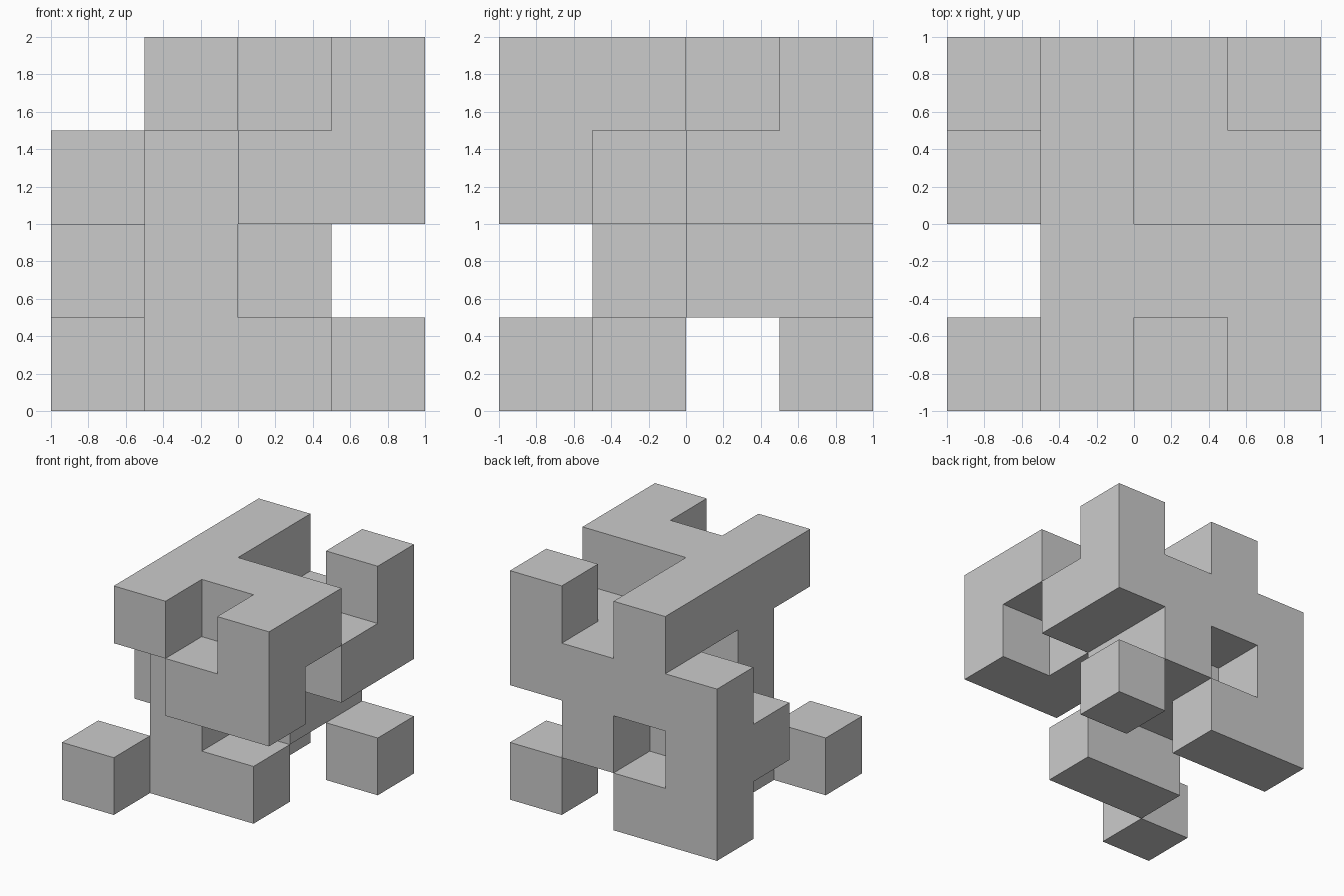
import bpy
import bmesh
from mathutils import Vector

if "Cube" in bpy.data.objects:
    bpy.data.objects.remove(bpy.data.objects["Cube"])

CELL = 0.5
# Floor plans from bottom to top; each plan lists rows from back to front, x to the right
LAYERS = [
    ["XX.X", "....", ".XX.", "X..."],
    ["X.X.", "XXX.", ".X..", "...."],
    ["XXXX", "..XX", ".XX.", "..XX"],
    [".X.X", ".X..", ".XXX", ".X.X"],
]

filled = {(x, 3 - r, z)
          for z, plan in enumerate(LAYERS)
          for r, row in enumerate(plan)
          for x, mark in enumerate(row) if mark == "X"}


def add_face(bm, cell, axis, side):
    """One outward-facing square of a cell."""
    u, v = (axis + 1) % 3, (axis + 2) % 3
    corners = []
    for du, dv in ((0, 0), (1, 0), (1, 1), (0, 1)):
        p = list(cell)
        p[axis] += side
        p[u] += du
        p[v] += dv
        corners.append(bm.verts.new(Vector(p) * CELL - Vector((1, 1, 0))))
    bm.faces.new(corners if side else corners[::-1])


# Block structure: only the exposed sides of the cells
bm = bmesh.new()
for cell in sorted(filled):
    for axis in range(3):
        for side in (0, 1):
            neighbour = list(cell)
            neighbour[axis] += 1 if side else -1
            if tuple(neighbour) not in filled:
                add_face(bm, cell, axis, side)
bmesh.ops.remove_doubles(bm, verts=bm.verts, dist=0.001)

mesh = bpy.data.meshes.new("block_structure")
bm.to_mesh(mesh)
bm.free()
bpy.context.collection.objects.link(bpy.data.objects.new("block_structure", mesh))
